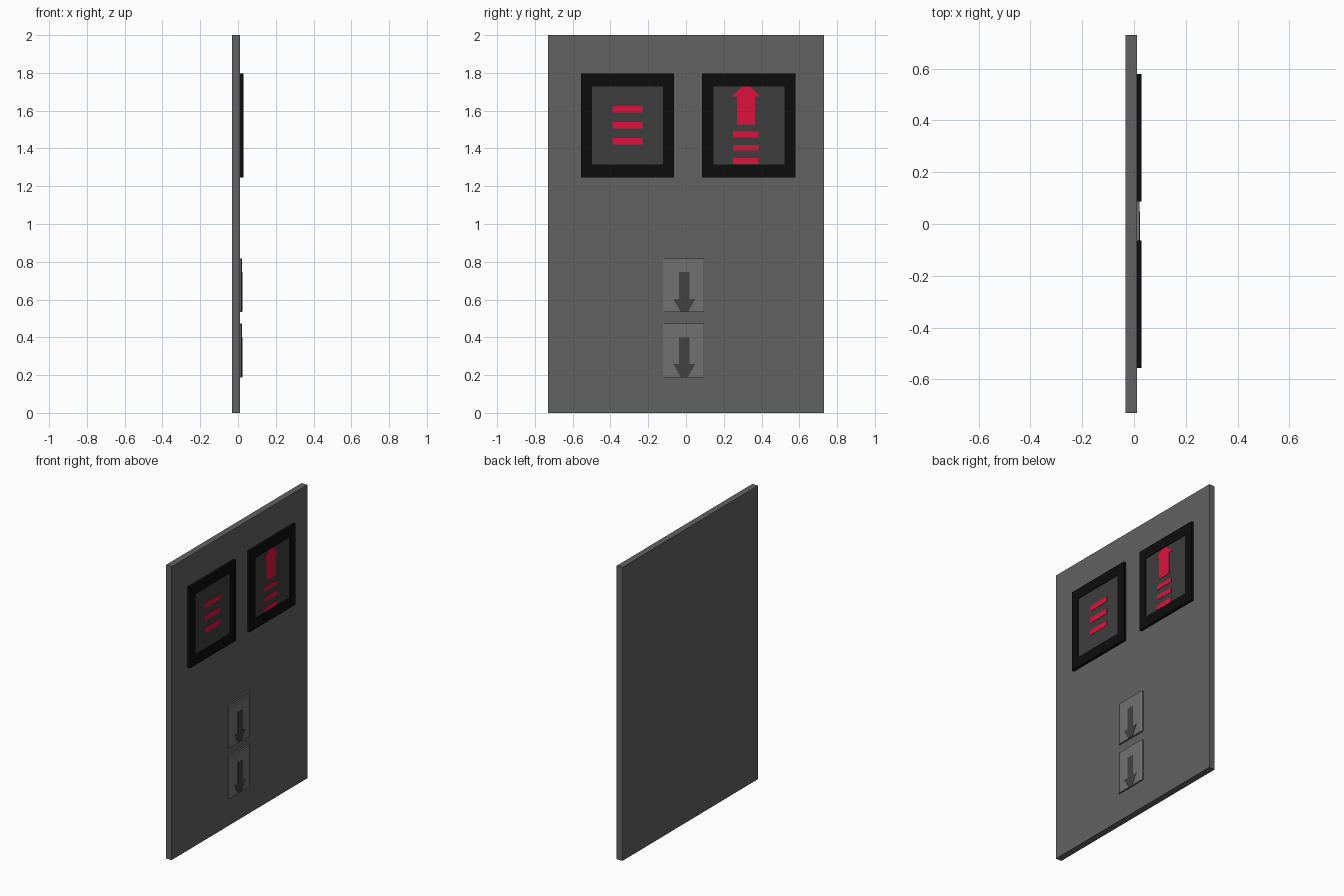
import bpy, bmesh

if "Cube" in bpy.data.objects:
    bpy.data.objects.remove(bpy.data.objects["Cube"])


def material(name, r, g, b):
    m = bpy.data.materials.new(name)
    m.diffuse_color = (r, g, b, 1)
    m.use_nodes = True
    m.node_tree.nodes["Principled BSDF"].inputs["Base Color"].default_value = m.diffuse_color
    return m


PANEL = material("panel_grey", 0.122, 0.122, 0.122)
FRAME = material("frame_black", 0.004, 0.004, 0.004)
SCREEN = material("screen_grey", 0.048, 0.048, 0.048)
BUTTON = material("button_grey", 0.165, 0.165, 0.165)
MARK = material("mark_grey", 0.054, 0.054, 0.054)
RED = material("lit_red", 0.716, 0.007, 0.045)


def finish(name, bm, mat):
    bmesh.ops.recalc_face_normals(bm, faces=bm.faces)
    mesh = bpy.data.meshes.new(name)
    bm.to_mesh(mesh)
    bm.free()
    mesh.materials.append(mat)
    ob = bpy.data.objects.new(name, mesh)
    bpy.context.collection.objects.link(ob)
    return ob


def prism(name, points, vec, mat):
    """Extrude a closed 3D outline along vec."""
    bm = bmesh.new()
    face = bm.faces.new([bm.verts.new(p) for p in points])
    ext = bmesh.ops.extrude_face_region(bm, geom=[face], use_keep_orig=True)
    verts = [v for v in ext["geom"] if isinstance(v, bmesh.types.BMVert)]
    bmesh.ops.translate(bm, verts=verts, vec=vec)
    return finish(name, bm, mat)


def box(name, x0, x1, y0, y1, z0, z1, mat):
    return prism(name, [(x0, y0, z0), (x0, y1, z0), (x0, y1, z1), (x0, y0, z1)],
                 (x1 - x0, 0, 0), mat)


def frame(name, x0, x1, yc, zc, outer, inner):
    """Rectangular ring with an open centre."""
    bm = bmesh.new()
    rings = []
    for x, (hy, hz) in ((x0, outer), (x1, outer), (x1, inner), (x0, inner)):
        rings.append([bm.verts.new((x, yc + sy * hy, zc + sz * hz))
                      for sy, sz in ((-1, -1), (1, -1), (1, 1), (-1, 1))])
    for i in range(4):
        a, b = rings[i], rings[(i + 1) % 4]
        for j in range(4):
            k = (j + 1) % 4
            bm.faces.new((a[j], a[k], b[k], b[j]))
    return finish(name, bm, FRAME)


def arrow(name, x0, x1, yc, tail, neck, tip, stem, head, mat):
    """Blunt-tipped arrow running from z = tail to z = tip."""
    half = [(stem, tail), (stem, neck), (head, neck), (0.02, tip)]
    pts = [(x0, yc + y, z) for y, z in half]
    pts += [(x0, yc - y, z) for y, z in reversed(half)]
    return prism(name, pts, (x1 - x0, 0, 0), mat)


# Wall plate
box("wall_plate", -0.032, 0.011, -0.73, 0.73, 0, 2, PANEL)

# Two framed displays
for side, yc in (("left", -0.310), ("right", 0.333)):
    frame(side + "_display_frame", 0.011, 0.029, yc, 1.522,
          (0.247, 0.276), (0.188, 0.207))
    box(side + "_display_screen", 0.011, 0.024, yc - 0.188, yc + 0.188,
        1.315, 1.729, SCREEN)

# Lit marks: plain bars in place of characters, and the up arrow
for i, z in enumerate((1.42, 1.505, 1.59)):
    box(f"left_lit_bar_{i}", 0.024, 0.026, -0.39, -0.23, z, z + 0.036, RED)
for i, z in enumerate((1.318, 1.388, 1.458)):
    box(f"right_lit_bar_{i}", 0.024, 0.026, 0.25, 0.385, z, z + 0.031, RED)
arrow("up_arrow", 0.024, 0.026, 0.318, 1.526, 1.674, 1.728, 0.048, 0.077, RED)

# Two call buttons with chamfered sides and down arrows
for name, z in (("upper", 0.533), ("lower", 0.188)):
    profile = [(0.011, -0.122), (0.016, -0.122), (0.022, -0.110),
               (0.022, 0.090), (0.016, 0.102), (0.011, 0.102)]
    prism(name + "_button", [(x, y, z) for x, y in profile],
          (0, 0, 0.284), BUTTON)
    arrow(name + "_button_arrow", 0.022, 0.0235, -0.009,
          z + 0.212, z + 0.070, z + 0.003, 0.027, 0.058, MARK)
